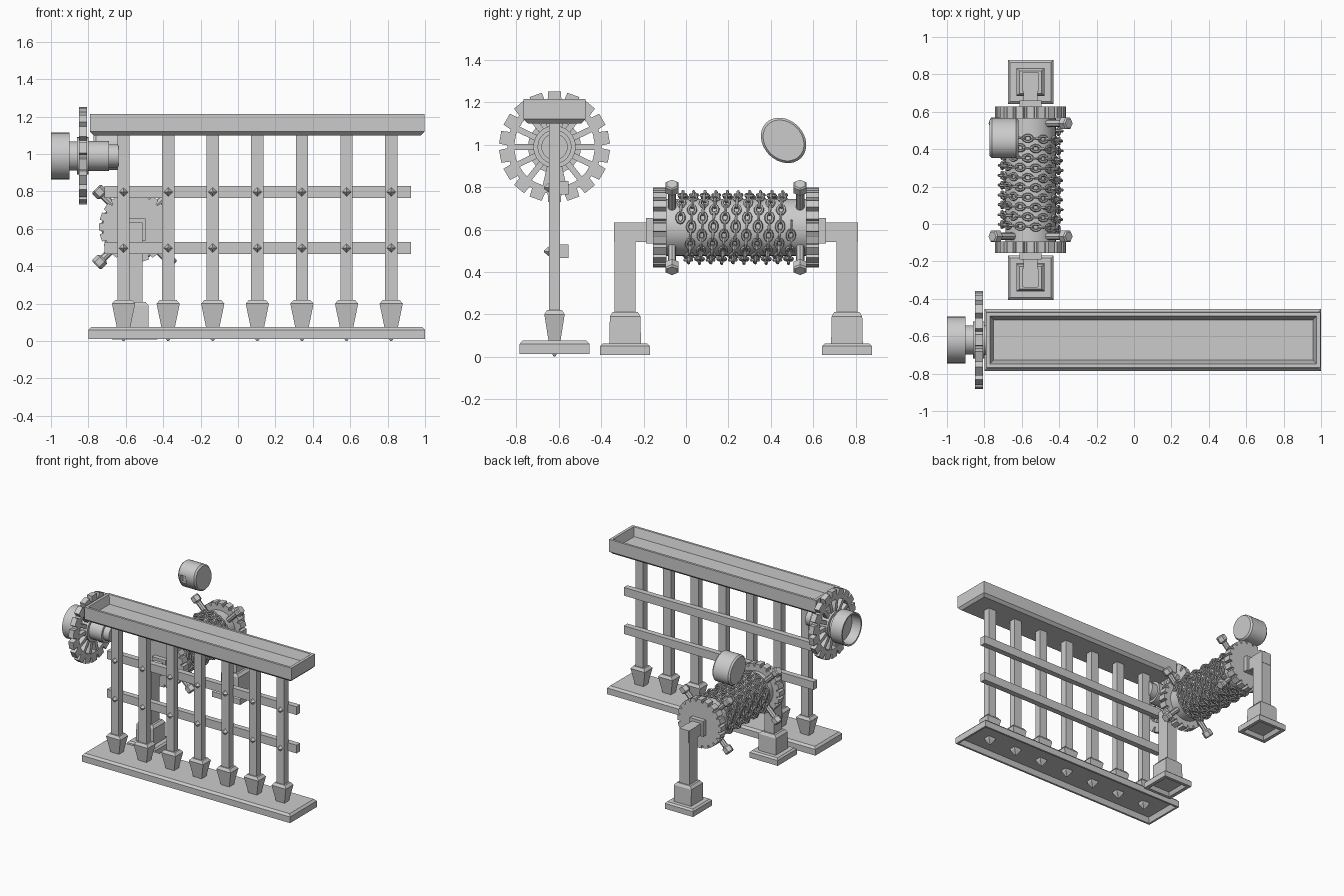
import bpy, bmesh, math
from mathutils import Matrix, Vector

if "Cube" in bpy.data.objects:
    bpy.data.objects.remove(bpy.data.objects["Cube"])

GY = -0.62                      # gate centre line
WX, WY, WZ = -0.553, 0.236, 0.61  # winch axis centre


def finish(name, bm, M=None, smooth=False):
    if M is not None:
        bmesh.ops.transform(bm, matrix=M, verts=bm.verts)
    bmesh.ops.recalc_face_normals(bm, faces=bm.faces)
    me = bpy.data.meshes.new(name)
    bm.to_mesh(me)
    bm.free()
    ob = bpy.data.objects.new(name, me)
    bpy.context.collection.objects.link(ob)
    if smooth:
        bpy.ops.object.select_all(action='DESELECT')
        ob.select_set(True)
        bpy.context.view_layer.objects.active = ob
        bpy.ops.object.shade_smooth_by_angle(angle=math.radians(35))
    return ob


def skin(bm, rings, cap=True):
    for a, b in zip(rings, rings[1:]):
        n = len(a)
        for i in range(n):
            bm.faces.new((a[i], a[(i + 1) % n], b[(i + 1) % n], b[i]))
    if cap:
        bm.faces.new(rings[0])
        bm.faces.new(rings[-1])


def loft(name, sections, M):
    """Rectangular sections (z, half x, half y) skinned in order."""
    bm = bmesh.new()
    skin(bm, [[bm.verts.new((sx * hx, sy * hy, z)) for sx, sy in
               ((-1, -1), (1, -1), (1, 1), (-1, 1))] for z, hx, hy in sections])
    return finish(name, bm, M)


def lathe(name, profile, M, n=32, smooth=True):
    """Profile (z, radius) turned about local z."""
    bm = bmesh.new()
    skin(bm, [[bm.verts.new((r * math.cos(2 * math.pi * i / n), r * math.sin(2 * math.pi * i / n), z))
               for i in range(n)] for z, r in profile])
    return finish(name, bm, M, smooth)


def box(name, lo, hi):
    c = (Vector(lo) + Vector(hi)) / 2
    h = (Vector(hi) - Vector(lo)) / 2
    return loft(name, [(-h.z, h.x, h.y), (h.z, h.x, h.y)], Matrix.Translation(c))


def gear(name, teeth, r_tip, r_root, r_in, half, M):
    """Toothed ring about local z."""
    bm = bmesh.new()
    rings = []
    for inner, z in ((1, -half), (0, -half), (0, half), (1, half)):
        ring = []
        for t in range(teeth):
            for f, r in ((-.42, r_root), (-.33, r_tip), (.33, r_tip), (.42, r_root)):
                a = 2 * math.pi * (t + f) / teeth
                rr = r_in if inner else r
                ring.append(bm.verts.new((rr * math.cos(a), rr * math.sin(a), z)))
        rings.append(ring)
    skin(bm, rings + rings[:1], cap=False)
    return finish(name, bm, M)


T = Matrix.Translation
ALONG_X = Matrix.Rotation(math.pi / 2, 4, 'Y')
ALONG_Y = Matrix.Rotation(-math.pi / 2, 4, 'X')

# Gate: hollow top beam and sill
loft("gate_top_beam", [(1.10, .875, .125), (1.12, .895, .146), (1.215, .895, .146),
                       (1.215, .873, .128), (1.15, .855, .108)], T((.103, GY, 0)))
loft("gate_sill", [(.05, .87, .135), (.012, .885, .15), (.012, .9, .165),
                   (.06, .9, .165), (.076, .885, .15)], T((.1, GY, 0)))

# Gate bars with spear points, rivets and cross rails
rails = (.497, .797)
for i in range(7):
    x = -.612 + .2385 * i
    loft("gate_bar", [(.2, .033, .026), (1.11, .033, .026)], T((x, GY, 0)))
    loft("bar_spear_point", [(0, .004, .004), (.035, .028, .022), (.2, .062, .048),
                             (.22, .045, .035)], T((x, GY, 0)))
    for z in rails:
        loft("bar_rivet", [(0, .018, .018), (.026, .003, .003)],
             T((x, GY - .024, z)) @ Matrix.Rotation(math.pi / 2, 4, 'X') @ Matrix.Rotation(math.pi / 4, 4, 'Z'))
for z in rails:
    box("gate_cross_rail", (-.715, -.597, z - .032), (.925, -.553, z + .032))

# Gate lifting gear with spokes, hub and open cup
G = T((-.829, GY, .99)) @ ALONG_X
gear("gate_gear_ring", 18, .262, .222, .19, .021, G)
for i in range(14):
    loft("gate_gear_spoke", [(.06, .014, .017), (.2, .014, .017)],
         G @ Matrix.Rotation(2 * math.pi * (i + .5) / 14, 4, 'Z') @ ALONG_X @ Matrix.Rotation(math.pi / 2, 4, 'Z'))
lathe("gate_gear_hub", [(-.925, .001), (-.925, .108), (-1, .113), (-1, .125), (-.9, .125), (-.9, .078),
                        (-.86, .078), (-.86, .1), (-.8, .1), (-.8, .08), (-.69, .08), (-.69, .062),
                        (-.64, .062), (-.64, .001)], T((0, GY, .99)) @ ALONG_X)

# Loose oval barrel with a slot in its front
B = T((-.695, .46, 1.02)) @ Matrix.Rotation(-math.pi / 4, 4, 'X')
barrel = lathe("loose_barrel", [(-.077, .09), (-.065, .1), (.065, .1), (.077, .09)],
               B @ Matrix.Diagonal((1, 1.17, .96, 1)) @ ALONG_X)
cut = box("barrel_slot_cutter", (-.75, .3, .99), (-.70, .39, 1.05))
cut.hide_render = True
cut.display_type = 'WIRE'
mod = barrel.modifiers.new("slot", 'BOOLEAN')
mod.operation = 'DIFFERENCE'
mod.object = cut

# Winch drum
lathe("winch_drum", [(-.36, .135), (.36, .135)], T((WX, WY, WZ)) @ ALONG_Y)

# Winch ends: gear, hub, capstan pegs and stand
for s in (-1, 1):
    gear("winch_gear", 20, .19, .168, .02, .031, T((WX, WY + s * .36, WZ)) @ ALONG_Y)
    C = T((WX, WY, 0)) @ Matrix.Diagonal((1, s, 1, 1))
    loft("winch_hub", [(.38, .058, .06), (.425, .058, .06)], C @ T((0, 0, WZ - .015)) @ ALONG_Y)
    for k in range(4):
        P = C @ T((0, .302, WZ)) @ Matrix.Rotation(math.pi / 4 + k * math.pi / 2, 4, 'Y')
        lathe("winch_peg", [(.1, .02), (.25, .02)], P, 8, False)
        lathe("winch_peg_head", [(.235, .024), (.245, .035), (.282, .035), (.29, .028)], P, 6, False)
    S = C @ T((0, .523, 0))
    loft("stand_arm", [(.40, .038, .047), (.575, .038, .047)], C @ T((0, 0, .587)) @ ALONG_Y)
    loft("stand_post", [(.19, .042, .05), (.634, .042, .05)], S)
    loft("stand_sleeve", [(.05, .075, .075), (.19, .075, .072), (.21, .058, .06)], S)
    loft("stand_foot", [(.035, .08, .08), (.008, .095, .095), (.008, .122, .118), (.05, .122, .118),
                        (.062, .11, .105)], S)

# Chain wound round the drum, every other link turned
turns, per_turn = 10, 23
N = turns * per_turn
bm = bmesh.new()
for i in range(N):
    a = 2 * math.pi * i / per_turn + .3
    y = WY - .262 + .525 * i / N
    radial = Vector((math.cos(a), 0, math.sin(a)))
    tangent = Vector((-math.sin(a), .055, math.cos(a))).normalized()
    side = tangent.cross(radial).normalized()
    if i % 2:
        side, up = radial, -side
    else:
        up = radial
    c = Vector((WX, y, WZ)) + radial * .154
    rings = []
    for j in range(10):
        t = 2 * math.pi * j / 10
        d = tangent * math.cos(t) + side * math.sin(t)
        p = c + tangent * (.025 * math.cos(t)) + side * (.017 * math.sin(t))
        rings.append([bm.verts.new(p + .0075 * (d * math.cos(q) + up * math.sin(q)))
                      for q in (math.pi * m / 3 for m in range(6))])
    skin(bm, rings + rings[:1], cap=False)
finish("winch_chain", bm, smooth=False)
